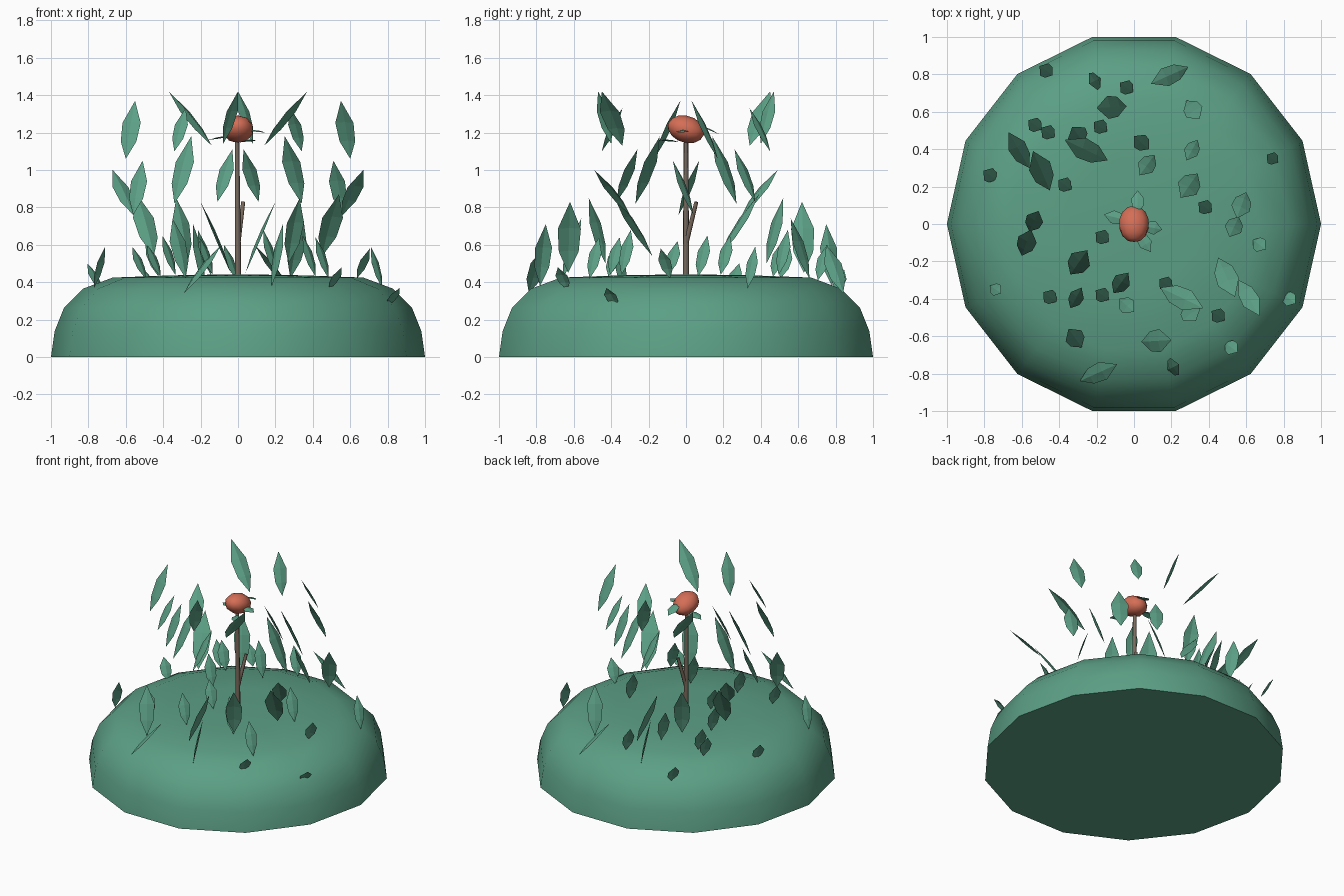
import bpy, bmesh, math
from mathutils import Vector

if "Cube" in bpy.data.objects:
    bpy.data.objects.remove(bpy.data.objects["Cube"])


def material(name, rgb):
    m = bpy.data.materials.new(name)
    m.diffuse_color = (*rgb, 1)
    m.use_nodes = True
    m.node_tree.nodes["Principled BSDF"].inputs["Base Color"].default_value = m.diffuse_color
    return m


green = material("leaf green", (0.107, 0.35, 0.238))
coral = material("flower coral", (0.66, 0.155, 0.092))
brown = material("stem brown", (0.19, 0.14, 0.105))


def finish(bm, name, mat, smooth=None):
    bmesh.ops.recalc_face_normals(bm, faces=bm.faces)
    mesh = bpy.data.meshes.new(name)
    bm.to_mesh(mesh)
    bm.free()
    ob = bpy.data.objects.new(name, mesh)
    bpy.context.collection.objects.link(ob)
    mesh.materials.append(mat)
    if smooth:
        bpy.ops.object.select_all(action='DESELECT')
        ob.select_set(True)
        bpy.context.view_layer.objects.active = ob
        bpy.ops.object.shade_smooth_by_angle(angle=math.radians(smooth))
    return ob


# Mound: fourteen-sided flattened dome with a flat underside
bm = bmesh.new()
profile = [(1, 0), (0.98, 0.14), (0.93, 0.265), (0.83, 0.365), (0.67, 0.425), (0.35, 0.437)]
rings = []
for r, z in profile:
    rings.append([bm.verts.new((r * math.cos(i * math.tau / 14),
                                r * math.sin(i * math.tau / 14) * 1.0257, z)) for i in range(14)])
top = bm.verts.new((0, 0, 0.443))
bm.faces.new(rings[0])
for i in range(14):
    j = (i + 1) % 14
    for a, b in zip(rings, rings[1:]):
        bm.faces.new((a[i], a[j], b[j], b[i]))
    bm.faces.new((rings[-1][i], rings[-1][j], top))
finish(bm, "mound", green, 50)


# Leaf blade: pointed at both ends, level across, slightly folded on the midrib
def add_leaf(bm, tip, base, width):
    tip, base = Vector(tip), Vector(base)
    axis = tip - base
    side = Vector((-axis.y, axis.x, 0))
    side = side.normalized() if side.length > 1e-4 else Vector((1, 0, 0))
    fold = axis.cross(side).normalized() * width * 0.1
    left, mid, right = [], [], []
    for t, w in ((0.3, 0.43), (0.62, 0.5)):
        p = base + axis * t
        left.append(bm.verts.new(p - side * width * w))
        mid.append(bm.verts.new(p + fold))
        right.append(bm.verts.new(p + side * width * w))
    b, t = bm.verts.new(base), bm.verts.new(tip)
    for s in (left, right):
        bm.faces.new((b, s[0], mid[0]))
        bm.faces.new((s[0], s[1], mid[1], mid[0]))
        bm.faces.new((s[1], t, mid[1]))


# Tall leaves: tip and base, each repeated by a half turn
tall = [
    (-0.37, 0.45, 1.42, -0.14, 0.34, 1.13),
    (0.0, 0.47, 1.42, 0.08, 0.40, 1.14),
    (0.55, 0.03, 1.37, 0.60, 0.17, 1.06),
    (0.28, 0.34, 1.33, 0.34, 0.45, 1.10),
    (0.25, 0.14, 1.18, 0.34, 0.27, 0.82),
    (0.03, 0.26, 1.11, 0.11, 0.37, 0.83),
    (-0.67, 0.49, 1.00, -0.56, 0.30, 0.76),
    (-0.51, 0.07, 1.05, -0.56, -0.04, 0.76),
    (-0.54, 0.39, 0.87, -0.45, 0.18, 0.54),
    (-0.20, 0.62, 0.83, -0.04, 0.63, 0.45),
    (0.09, 0.75, 0.60, 0.29, 0.84, 0.34),
    (-0.24, 0.75, 0.71, -0.18, 0.78, 0.38),
    (0.35, 0.56, 0.74, 0.28, 0.66, 0.42),
    (0.71, 0.37, 0.59, 0.77, 0.33, 0.37),
    (-0.33, 0.52, 0.85, -0.27, 0.43, 0.50),
]
bm = bmesh.new()
for x, y, z, bx, by, bz in tall:
    length = (Vector((x, y, z)) - Vector((bx, by, bz))).length
    for s in (1, -1):
        add_leaf(bm, (s * x, s * y, z), (s * bx, s * by, bz), length * 0.3)
finish(bm, "tall_leaves", green)

# Ground leaves: centre x, y, then base and tip height; they lean away to the back left
ground = [
    (-0.47, 0.82, 0.33, 0.47), (-0.53, 0.53, 0.42, 0.59), (-0.46, 0.49, 0.43, 0.62),
    (-0.18, 0.52, 0.44, 0.68), (-0.77, 0.26, 0.36, 0.50), (-0.37, 0.21, 0.44, 0.65),
    (-0.04, 0.73, 0.41, 0.60), (-0.45, -0.39, 0.43, 0.60), (-0.17, -0.38, 0.44, 0.64),
    (-0.17, -0.07, 0.44, 0.62),
    (0.38, 0.09, 0.43, 0.65), (0.67, -0.11, 0.42, 0.58), (0.52, -0.66, 0.36, 0.48),
    (0.45, -0.49, 0.42, 0.64), (0.17, -0.32, 0.44, 0.68), (0.83, -0.40, 0.27, 0.37),
]
bm = bmesh.new()
for x, y, z0, z1 in ground:
    s = 1 if x > 0.5 else -1
    dx, dy = 0.035 * s, -0.025 * s
    add_leaf(bm, (x + dx, y + dy, z1), (x - dx, y - dy, z0), 0.08)
finish(bm, "ground_leaves", green)


# Stem and side twig: tapered rods
def add_rod(name, a, b, r0, r1):
    a, b = Vector(a), Vector(b)
    bm = bmesh.new()
    bmesh.ops.create_cone(bm, cap_ends=True, segments=7, radius1=r0, radius2=r1, depth=(b - a).length)
    bm.transform((b - a).to_track_quat('Z', 'Y').to_matrix().to_4x4())
    bmesh.ops.translate(bm, vec=(a + b) / 2, verts=bm.verts)
    finish(bm, name, brown, 60)


add_rod("stem", (0, 0, 0.40), (-0.006, 0, 1.19), 0.018, 0.012)
add_rod("side_twig", (0, 0.0, 0.61), (0.028, 0.055, 0.83), 0.014, 0.011)

# Flower head: tilted oval bud
bm = bmesh.new()
bmesh.ops.create_uvsphere(bm, u_segments=10, v_segments=7, radius=1)
ob = finish(bm, "flower_head", coral, 50)
ob.scale = (0.083, 0.072, 0.10)
ob.rotation_euler = (math.radians(72), 0, 0)
ob.location = (0, 0, 1.218)

# Small leaves gathered round the flower head
bm = bmesh.new()
for tip, base in (((0.02, 0.18, 1.19), (0.02, 0.06, 1.24)),
                  ((-0.16, 0.05, 1.16), (-0.04, 0.02, 1.18)),
                  ((0.15, -0.03, 1.20), (0.05, -0.01, 1.21)),
                  ((0.09, -0.15, 1.16), (0.02, -0.04, 1.15))):
    add_leaf(bm, tip, base, 0.07)
finish(bm, "flower_leaves", green)
